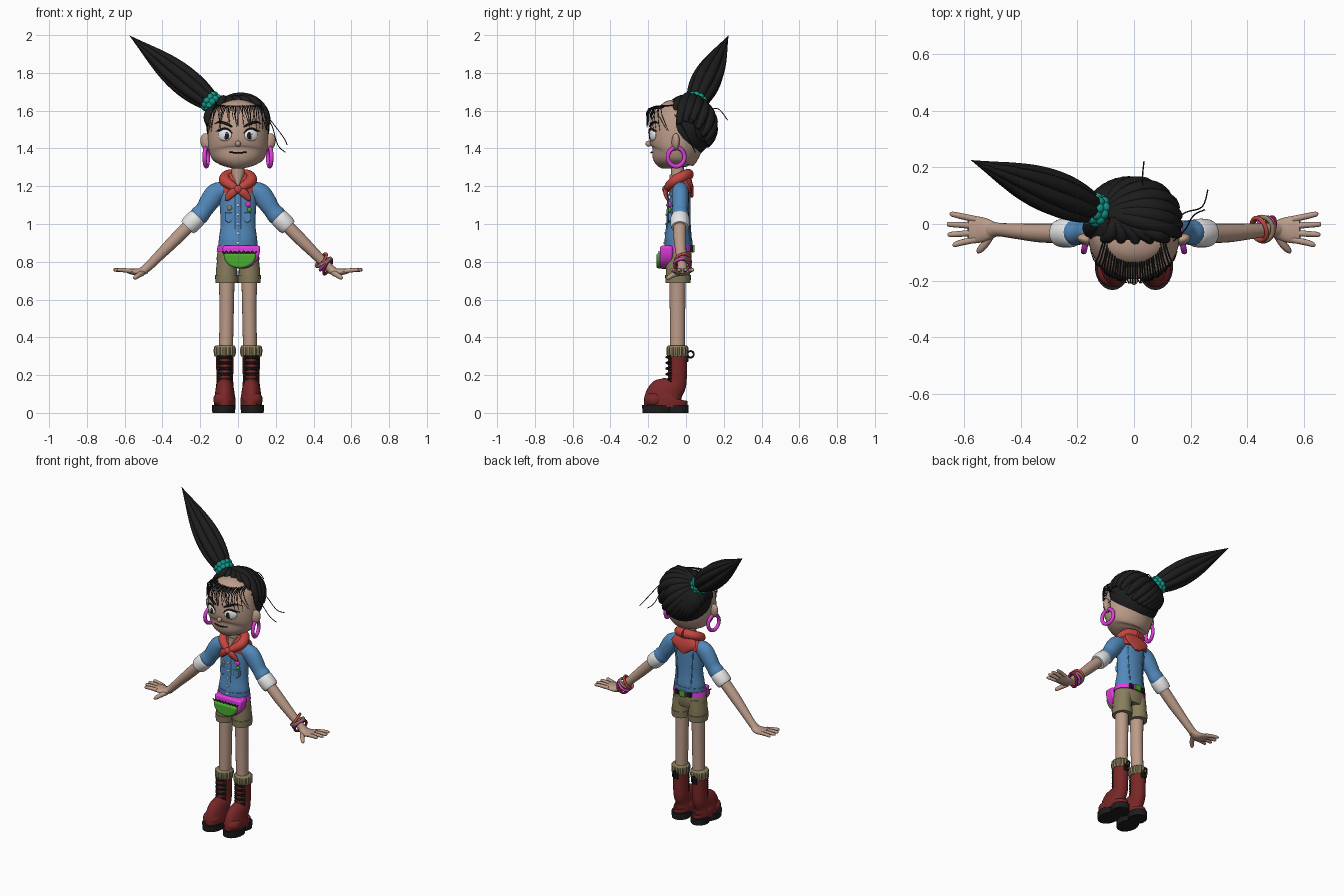
import bpy, bmesh, math, random
from mathutils import Vector, Matrix, Euler

if "Cube" in bpy.data.objects:
    bpy.data.objects.remove(bpy.data.objects["Cube"])
random.seed(4)

COLOURS = dict(skin=(.5, .33, .25), black=(.012, .012, .012), denim=(.085, .25, .5),
               red=(.55, .06, .05), maroon=(.19, .02, .02), khaki=(.25, .21, .11),
               magenta=(.75, .05, .72), green=(.07, .42, .03), teal=(.006, .3, .24),
               white=(.8, .8, .8))
MATS = {}
for key, rgb in COLOURS.items():
    m = bpy.data.materials.new(key)
    m.use_nodes = True
    m.diffuse_color = (*rgb, 1)
    m.node_tree.nodes["Principled BSDF"].inputs["Base Color"].default_value = (*rgb, 1)
    MATS[key] = m


def finish(name, bm, mat):
    bmesh.ops.recalc_face_normals(bm, faces=bm.faces)
    me = bpy.data.meshes.new(name)
    bm.to_mesh(me)
    bm.free()
    ob = bpy.data.objects.new(name, me)
    bpy.context.collection.objects.link(ob)
    me.materials.append(MATS[mat])
    bpy.ops.object.select_all(action='DESELECT')
    ob.select_set(True)
    bpy.context.view_layer.objects.active = ob
    bpy.ops.object.shade_smooth_by_angle(angle=math.radians(45))
    return ob


def smooth_path(pts, steps):
    p = [Vector(q) for q in pts]
    p = [p[0]] + p + [p[-1]]
    out = []
    for a, b, c, d in zip(p, p[1:], p[2:], p[3:]):
        for k in range(steps):
            t = k / steps
            out.append(b + (c - a) * (.5 * t) + (a * 2 - b * 5 + c * 4 - d) * (.5 * t * t)
                       + (b * 3 - a - c * 3 + d) * (.5 * t ** 3))
    return out + [p[-1]]


def tube(name, pts, mat, seg=20, steps=4, ribs=0):
    """Sweep an ellipse along points (x, y, z, radius, depth radius)."""
    pts = [q if len(q) == 5 else (*q, q[3]) for q in pts]
    path = smooth_path(pts, steps) if steps > 1 else [Vector(q) for q in pts]
    pos = [q.to_3d() for q in path]
    bm = bmesh.new()
    rings, axis = [], None
    for i, q in enumerate(path):
        t = (pos[min(i + 1, len(pos) - 1)] - pos[max(i - 1, 0)]).normalized()
        if axis is None:
            axis = Vector((0, 1, 0)).cross(t)
            if axis.length < .1:
                axis = Vector((1, 0, 0))
        axis = (axis - t * axis.dot(t)).normalized()
        other = t.cross(axis)
        ring = []
        for k in range(seg):
            u = math.tau * k / seg
            f = 1 + .05 * math.cos(ribs * u) if ribs else 1
            ring.append(bm.verts.new(pos[i] + axis * (f * max(q[3], .0008) * math.cos(u))
                                     + other * (f * max(q[4], .0008) * math.sin(u))))
        rings.append(ring)
    for r, s in zip(rings, rings[1:]):
        for k in range(seg):
            j = (k + 1) % seg
            bm.faces.new((r[k], r[j], s[j], s[k]))
    bm.faces.new(rings[0])
    bm.faces.new(rings[-1])
    return finish(name, bm, mat)


def ball(name, loc, size, mat, rot=(0, 0, 0), seg=20):
    bm = bmesh.new()
    bmesh.ops.create_uvsphere(bm, u_segments=seg, v_segments=seg // 2 + 2, radius=1)
    bm.transform(Matrix.LocRotScale(Vector(loc), Euler(rot), Vector(size)))
    return finish(name, bm, mat)


def hoop(name, loc, big, small, mat, rot=(0, 0, 0), stretch=1):
    bpy.ops.mesh.primitive_torus_add(major_segments=32, minor_segments=10,
                                     major_radius=big, minor_radius=small)
    ob = bpy.context.object
    ob.name = name
    ob.data.transform(Matrix.LocRotScale(Vector(loc), Euler(rot), Vector((stretch, 1, 1))))
    ob.data.materials.append(MATS[mat])
    bpy.ops.object.shade_smooth_by_angle(angle=math.radians(60))


def slab(name, outline, front, back, mat, bevel=.01):
    """Extrude an x-z outline along y with rounded edges."""
    bm = bmesh.new()
    face = bm.faces.new([bm.verts.new((x, back, z)) for x, z in outline])
    new = bmesh.ops.extrude_face_region(bm, geom=[face])['geom']
    bmesh.ops.translate(bm, vec=(0, front - back, 0),
                        verts=[v for v in new if isinstance(v, bmesh.types.BMVert)])
    ob = finish(name, bm, mat)
    mod = ob.modifiers.new("Round", 'BEVEL')
    mod.width, mod.segments = bevel, 3


def on_face(x, z, out=0):
    return (x, -.05 - (.143 + out) * math.sqrt(max(0, 1 - (x / .16) ** 2)), z)


# Head, neck and face
tube("head", [(0, -.08, 1.295, .03, .04), (0, -.08, 1.31, .085, .08), (0, -.075, 1.34, .13, .108),
              (0, -.06, 1.38, .152, .13), (0, -.05, 1.44, .16, .145), (0, -.048, 1.51, .156, .14),
              (0, -.03, 1.58, .14, .12), (0, -.015, 1.615, .1, .085), (0, 0, 1.64, .03, .03)], "skin", 36)
tube("neck", [(0, -.04, 1.18, .04), (0, -.045, 1.24, .034), (0, -.045, 1.34, .034)], "skin")
ball("nose", (0, -.197, 1.425), (.015, .018, .016), "skin")
tube("mouth", [(*on_face(x, 1.38 - .003 * math.cos(x * 40), -.008), .004) for x in (-.045, -.02, 0, .02, .045)], "black", 8)

for s, side in ((1, "left"), (-1, "right")):
    ex, ey, ez = on_face(s * .07, 1.47)
    turn = (0, 0, s * .4)
    ball(side + "_eye", (ex, ey + .002, ez), (.04, .014, .031), "white", turn)
    ball(side + "_pupil", (ex - s * .006, ey - .01, ez - .002), (.019, .005, .021), "black", turn)
    ball(side + "_eye_glint", (ex - s * .006 + .007, ey - .015, ez + .007), (.005, .002, .005), "white")
    tube(side + "_lashes", [(*on_face(s * x, z, .008), r) for x, z, r in
         ((.03, 1.48, .002), (.05, 1.5, .004), (.075, 1.505, .005), (.1, 1.495, .005), (.12, 1.49, .001))], "black", 8)
    tube(side + "_eyebrow", [(*on_face(s * x, z, .002), r) for x, z, r in
         ((.03, 1.515, .004), (.065, 1.532, .007), (.1, 1.54, .005), (.125, 1.53, .001))], "black", 8)
    ball(side + "_ear", (s * .168, -.055, 1.435), (.032, .02, .046), "skin", (0, s * .2, s * .3))
    hoop(side + "_earring", (s * .168, -.052, 1.355), .045, .011, "magenta", (0, math.pi / 2, s * .2), 1.1)

# Hair shell with combed locks running to the hair tie
centre, shell = Vector((0, 0, 1.51)), Vector((.167, .143, .162))
ball("hair_shell", centre, shell, "black", seg=40)
knot = Vector((-.75, .3, .85)).normalized()
for i in range(17):
    u = math.radians(-15 + 210 * i / 16)
    start = Vector((math.cos(u), math.sin(u), -.75 + .95 * abs(math.cos(u)) ** 3)).normalized()
    lock = []
    for k in range(8):
        t = k / 7
        d = start.slerp(knot, t) * .98
        lock.append((*(centre + d * shell), .008 + .024 * math.sin(math.pi * (.08 + .85 * t))))
    tube(f"hair_lock_{i}", [(*p[:3], p[3], p[3]) for p in lock], "black", 10, 2)
for x in (-.12, -.06, 0, .06, .12):
    crown = [Vector((x, -.105 + abs(x) * .4, 1.612 - abs(x) * .3)), Vector((x * .7, -.04, 1.655)),
             Vector((-.07, .02, 1.66))]
    tube("crown_lock", [(*p, r) for p, r in zip(crown, (.01, .022, .015))], "black", 10)

# Loose fringe and flyaway wisps
for i in range(30):
    x = -.14 + .28 * i / 29
    j = random.uniform(-.025, .025)
    end = max(-.155, min(.155, x * 1.05 + j))
    low = 1.535 + random.uniform(-.02, .03) - abs(x) * .25
    tube("fringe_wisp", [(x * .75, -.09 + abs(x) * .3, 1.63, .003),
                         (*on_face(x * .95, 1.61, .005), .0028), (*on_face(end, low, .014), .0008)], "black", 5, 3)
for path in (((.14, -.06, 1.58), (.18, -.02, 1.52), (.21, .03, 1.42), (.25, .05, 1.38)),
             ((.13, .0, 1.6), (.18, .04, 1.54), (.24, .06, 1.46), (.26, .12, 1.42)),
             ((.03, .11, 1.6), (.03, .17, 1.61), (.035, .22, 1.55))):
    tube("flyaway_wisp", [(*p, .0025) for p in path], "black", 5)

# Ponytail and hair tie
base, tip = Vector((-.125, .045, 1.63)), Vector((-.575, .225, 1.998))
aim = (tip - base).normalized()
side_a = aim.cross(Vector((0, 1, 0))).normalized()
side_b = aim.cross(side_a)
for i in range(8):
    out = (side_a * math.cos(i * math.tau / 7) + side_b * math.sin(i * math.tau / 7)) if i else Vector()
    pts = []
    for t in (0, .1, .25, .4, .55, .7, .85, 1):
        swell = math.sin(math.pi * t ** .75) ** .9 if t < 1 else 0
        p = base.lerp(tip, t) + out * (.012 + .042 * swell) * (1 - t ** 4)
        pts.append((*p, (.018 + .016 * swell) * (1 - t) ** .45))
    tube(f"ponytail_lock_{i}", pts, "black", 10)
for row in range(2):
    for k in range(11):
        u = math.tau * (k + row / 2) / 11
        p = base + aim * (.008 + .026 * row) + (side_a * math.cos(u) + side_b * math.sin(u)) * .042
        ball("hair_tie_fold", p, (.02, .02, .02), "teal", seg=10)

# Jacket, buttons and badges
tube("jacket", [(0, -.04, .885, .098, .068), (0, -.04, .92, .101, .071), (0, -.037, 1.0, .092, .062),
                (0, -.035, 1.1, .097, .06), (0, -.032, 1.17, .1, .056), (0, -.03, 1.22, .07, .045),
                (0, -.03, 1.24, .04, .035)], "denim", 32)
tube("jacket_waistband", [(0, -.04, .882, .103, .073), (0, -.04, .912, .104, .074)], "denim", 32, 1)
tube("jacket_placket", [(0, y, z, .015, .006) for y, z in
                        ((-.109, .9), (-.099, 1), (-.095, 1.1), (-.09, 1.16))], "denim", 12)
for z, y in ((.9, -.115), (.95, -.111), (1.0, -.106), (1.05, -.104), (1.1, -.102)):
    ball("jacket_button", (0, y, z), (.007, .004, .007), "white", seg=10)
for x, z, r, c in ((.045, 1.14, .011, "white"), (.055, 1.105, .016, "magenta"), (.06, 1.075, .013, "green"),
                   (-.045, 1.085, .015, "khaki"), (-.055, 1.13, .009, "white")):
    ball("badge", (x, -.086, z), (r, .007, r), c, (0, 0, x * 8), 12)
for s in (1, -1):
    slab("chest_pocket", [(s * x, z) for x, z in ((.028, 1.06), (.07, 1.06), (.07, 1.02), (.049, 1.005), (.028, 1.02))],
         -.094, -.07, "denim", .003)
    tube("back_seam", [(s * .05, .02, .92, .004), (s * .055, .012, 1.05, .004), (s * .06, .012, 1.15, .004)], "denim", 8)

# Neckerchief
tube("scarf_cape", [(0, -.025, 1.165, .112, .062), (0, -.025, 1.195, .108, .064),
                    (0, -.02, 1.235, .075, .052), (0, -.015, 1.265, .05, .04)], "red", 28)
tube("scarf_back_point", [(0, -.005, 1.26, .05, .02), (0, .025, 1.2, .09, .014), (0, .03, 1.14, .015, .008)], "red")
tube("throat", [(0, -.052, 1.2, .012, .04), (0, -.05, 1.26, .034, .036)], "skin")
for s in (1, -1):
    tube("scarf_roll", [(0, .012, 1.262, .03), (s * .055, -.005, 1.258, .028), (s * .07, -.055, 1.23, .03),
                        (s * .03, -.09, 1.2, .024), (0, -.1, 1.18, .015)], "red", 14)
    tube("scarf_tail", [(0, -.105, 1.18, .014), (s * .03, -.108, 1.165, .022, .012),
                        (s * .058, -.1, 1.135, .014, .007), (s * .065, -.095, 1.125, .003)], "red", 12)
ball("scarf_knot", (0, -.108, 1.183), (.022, .018, .022), "red")

# Arms and hands
for s, side in ((1, "left"), (-1, "right")):
    tube(side + "_sleeve", [(s * .06, -.03, 1.185, .04), (s * .115, -.03, 1.165, .053, .045),
                            (s * .15, -.03, 1.12, .052, .045), (s * .18, -.03, 1.075, .046, .042),
                            (s * .205, -.03, 1.045, .05, .045), (s * .235, -.03, 1.015, .04)], "denim")
    tube(side + "_sleeve_cuff", [(s * .21, -.032, 1.04, .044), (s * .22, -.032, 1.03, .05),
                                 (s * .255, -.032, .995, .05), (s * .268, -.032, .982, .044)], "white", 24, 2)
    tube(side + "_forearm", [(s * .24, -.033, 1.01, .034), (s * .33, -.032, .92, .033), (s * .42, -.025, .83, .027),
                             (s * .475, -.02, .775, .024), (s * .51, -.02, .748, .021, .03)], "skin")
    tube(side + "_palm", [(s * .485, -.02, .76, .022, .024), (s * .52, -.02, .745, .02, .04),
                          (s * .56, -.02, .748, .016, .048), (s * .585, -.02, .752, .012, .044)], "skin")
    for k, reach in enumerate((.64, .657, .66, .65)):
        y = -.055 + k * .024
        spread = (k - 1.5) * .012
        tube(side + "_finger", [(s * .56, y, .75, .012), (s * .61, y + spread * .6, .756, .011),
                                (s * (reach - .008), y + spread, .757, .009), (s * reach, y + spread, .757, .003)], "skin", 10)
    tube(side + "_thumb", [(s * .505, -.035, .742, .016), (s * .525, -.07, .73, .014),
                           (s * .545, -.093, .716, .011), (s * .55, -.102, .71, .003)], "skin", 10)
for k, (c, tilt) in enumerate((("red", 2.2), ("khaki", 2.6), ("magenta", 2.35), ("maroon", 2.0))):
    hoop("bracelet", (.442 + k * .011, -.018, .808 - k * .011), .041 + .002 * (k % 2), .008, c, (k * .2 - .3, tilt, 0))

# Shorts, belt and waist bag
tube("shorts_hips", [(0, -.042, .775, .105, .06), (0, -.042, .82, .113, .07), (0, -.042, .89, .1, .07)], "khaki", 32)
tube("belt", [(0, -.042, .855, .113, .077), (0, -.042, .885, .108, .077)], "magenta", 32, 1)
slab("belt_buckle", [(-.022, .85), (.022, .85), (.022, .89), (-.022, .89)], .03, .045, "green", .004)
for s in (1, -1):
    slab("belt_strap_end", [(s * .03, .855), (s * .06, .855), (s * .06, .885), (s * .03, .885)], .022, .038, "black", .003)


def pouch(cx, top, w, h):
    return [(cx + w * math.cos(a), top - h * max(0, math.sin(a)) ** .8) for a in (math.pi * k / 16 for k in range(17))]


slab("bag_body", pouch(.018, .885, .1, .122), -.138, -.07, "magenta", .012)
slab("bag_pocket", pouch(.01, .845, .086, .08), -.157, -.12, "green", .012)
tube("bag_zip", [(-.085 + .0115 * k, -.143, .85 + .005 * (-1) ** k, .004) for k in range(17)], "black", 6, 1)

# Legs, socks and lace-up boots
for s, side in ((1, "left"), (-1, "right")):
    x = s * .06
    tube(side + "_shorts_leg", [(x, -.042, .7, .058, .064), (x, -.042, .76, .056, .064), (s * .055, -.042, .83, .052, .064)], "khaki", 24)
    tube(side + "_shorts_hem", [(x, -.042, .688, .059, .066), (x, -.042, .73, .062, .069)], "khaki", 24, 1)
    tube(side + "_leg", [(x, -.045, .72, .042, .043), (x, -.045, .55, .038, .041), (s * .064, -.045, .32, .037, .04)], "skin")
    x = s * .07
    tube(side + "_sock", [(x, -.045, .298, .05), (x, -.045, .31, .055), (x, -.045, .345, .055), (x, -.045, .357, .046)],
         "khaki", 64, 3, 16)
    tube(side + "_boot", [(x, -.107, .03, .056, .113), (x, -.107, .07, .057, .115), (x, -.1, .1, .052, .103),
                          (x, -.077, .125, .048, .077), (x, -.05, .155, .045, .053), (x, -.045, .22, .045, .05),
                          (x, -.045, .312, .047, .052)], "maroon", 28)
    ball(side + "_toe_cap", (s * .076, -.165, .07), (.055, .057, .045), "maroon")
    tube(side + "_sole_front", [(s * .076, -.15, 0, .06, .08), (s * .076, -.15, .042, .062, .083)], "black", 28, 1)
    tube(side + "_sole_heel", [(x, -.05, 0, .055, .062), (x, -.05, .042, .056, .064)], "black", 28, 1)
    for k in range(6):
        z = .145 + k * .03
        for d in (1, -1):
            tube(side + "_lace", [(x - .038, -.078, z - d * .008, .005), (x, -.104, z, .006),
                                  (x + .038, -.078, z + d * .008, .005)], "black", 6, 3)
    slab(side + "_boot_tab", [(x - .015, .27), (x + .015, .27), (x + .015, .315), (x - .015, .315)], 0, .012, "black", .003)
    hoop(side + "_pull_loop", (x, .024, .31), .017, .005, "black", (0, math.pi / 2, 0))
